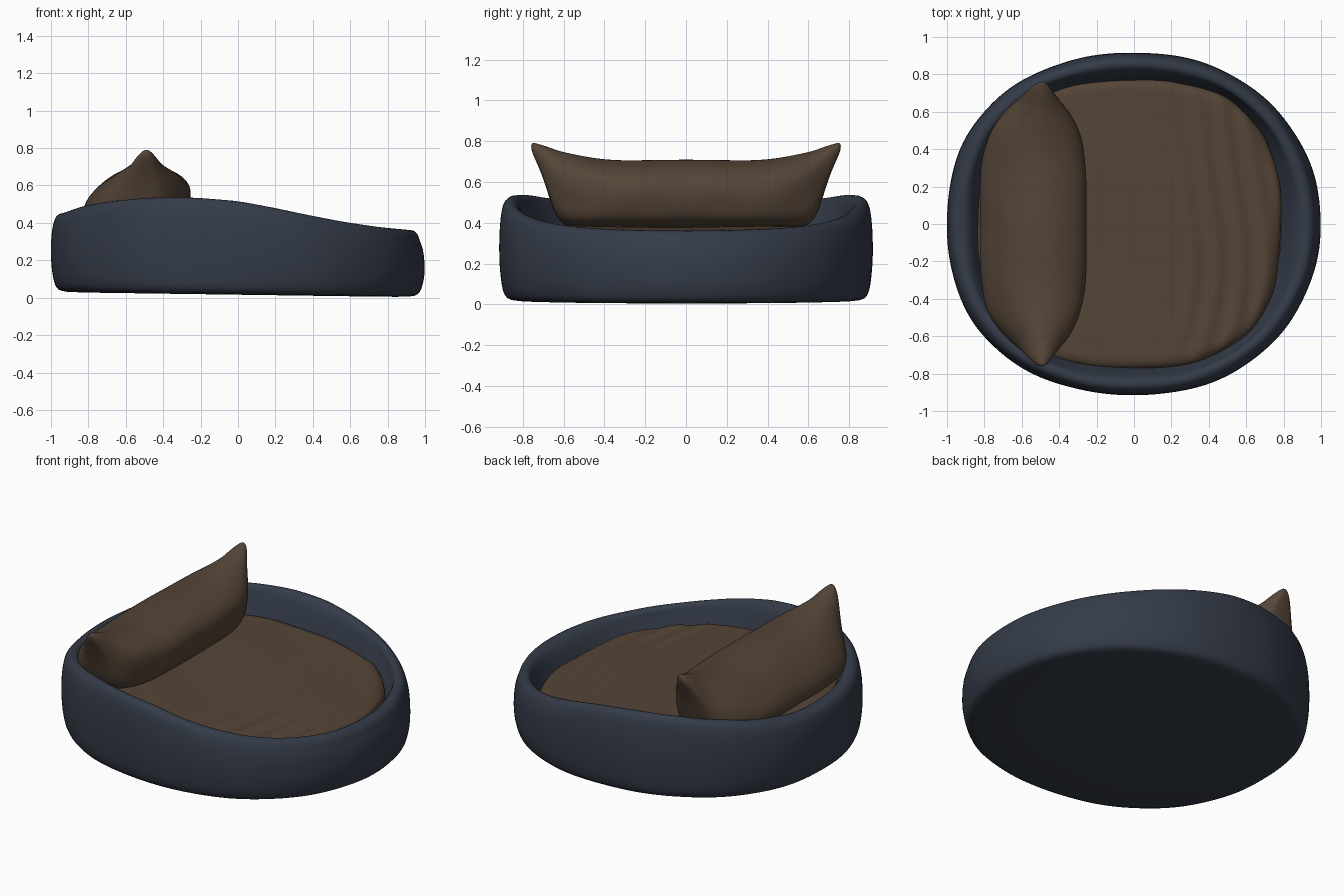
import bpy, bmesh, math

if "Cube" in bpy.data.objects:
    bpy.data.objects.remove(bpy.data.objects["Cube"])


def material(name, rgb):
    m = bpy.data.materials.new(name)
    m.diffuse_color = (*rgb, 1)
    m.use_nodes = True
    m.node_tree.nodes["Principled BSDF"].inputs["Base Color"].default_value = m.diffuse_color
    return m


navy = material("navy fabric", (0.035, 0.045, 0.066))
brown = material("brown fabric", (0.091, 0.059, 0.038))


def interp(x, table):
    """Linear lookup in (x, value) pairs."""
    if x <= table[0][0]:
        return table[0][1]
    for (x0, v0), (x1, v1) in zip(table, table[1:]):
        if x <= x1:
            return v0 + (v1 - v0) * (x - x0) / (x1 - x0)
    return table[-1][1]


def outline(t, a, b, n):
    """Point on a superellipse."""
    c, s = math.cos(t), math.sin(t)
    return (a * math.copysign(abs(c) ** (2 / n), c),
            b * math.copysign(abs(s) ** (2 / n), s))


def loft(name, rings, mat, levels, start=None, cap_ends=False):
    """Skin closed rings; optionally close the first with a point, or both with faces."""
    bm = bmesh.new()
    vs = [[bm.verts.new(p) for p in r] for r in rings]
    n = len(vs[0])
    for r0, r1 in zip(vs, vs[1:]):
        for i in range(n):
            j = (i + 1) % n
            bm.faces.new((r0[i], r0[j], r1[j], r1[i]))
    if start:
        v = bm.verts.new(start)
        for i in range(n):
            bm.faces.new((vs[0][(i + 1) % n], vs[0][i], v))
    if cap_ends:
        bm.faces.new(vs[0])
        bm.faces.new(vs[-1])
    bmesh.ops.recalc_face_normals(bm, faces=bm.faces)
    # open skins: make the first-ring face look along its hidden or visible side
    bm.faces.ensure_lookup_table()
    if start:
        up = name == "seat_cushion"
        bm.normal_update()
        if (bm.faces[-1].normal.z > 0) != up:
            bmesh.ops.reverse_faces(bm, faces=bm.faces)
    for f in bm.faces:
        f.smooth = True
    me = bpy.data.meshes.new(name)
    bm.to_mesh(me)
    bm.free()
    me.materials.append(mat)
    ob = bpy.data.objects.new(name, me)
    bpy.context.collection.objects.link(ob)
    mod = ob.modifiers.new("smooth", "SUBSURF")
    mod.levels = mod.render_levels = levels
    return ob


# Padded wall and base: a rim profile swept round, lower towards +x
RIM = [(-1, .45), (-.9, .485), (-.75, .513), (-.5, .536), (-.25, .536), (0, .517),
       (.2, .482), (.4, .442), (.6, .406), (.8, .378), (1, .36)]
# (inset from outline, anchor: fraction from bottom to top, height offset)
WALL = [(.40, 0, 0), (.12, 0, 0), (.05, 0, .004), (.025, 0, .025), (.011, 0, .07),
        (.0, .35, 0), (-.002, .55, 0), (.002, .75, 0), (.010, 1, -.065),
        (.019, 1, -.026), (.036, 1, -.005), (.060, 1, .003), (.085, 1, -.010),
        (.106, 1, -.04), (.122, 1, -.09), (.138, 1, -.15), (.15, 1, -.19)]
SEG = 96
rings = []
for k, (d, f, dz) in enumerate(WALL):
    ring = []
    for i in range(SEG):
        t = 2 * math.pi * i / SEG
        c = math.cos(t)
        n = 2.16 - 0.09 * c + (0.2 if k > 12 else 0)
        # the low end leans inwards above its bulge; the inner side is thicker at both ends
        inset = d + 0.016 * max(0, c) ** 4 * max(0, f - .4) / .6
        inset += .045 * abs(c) ** 3 * max(0, k - 11) / 5
        inset += 0.003 * math.sin(9 * t + k * .4) * math.sin(4 * t)
        x, y = outline(t, 1 - inset, .915 - inset, n)
        bottom = .016 - .014 * x
        top = interp(x / .94, RIM)
        ring.append((x, y, bottom + f * (top - bottom) + dz))
    rings.append(ring)
loft("bed_wall_and_base", rings, navy, 1, start=(0, 0, .016))


# Seat cushion: pad that slopes down to the low end, with creases
def seat_height(x, y):
    z = interp(x, [(-.9, .382), (-.3, .380), (.1, .36), (.45, .328), (.85, .285)])
    fold = max(0, min(1, (x - .15) / .25))
    z += .007 * fold * math.sin(48 * x + 9 * y * y + 1.5 * math.sin(4 * y))
    return z + .003 * math.sin(7 * y + 3 * x)


SEAT = [(.03 * i, 0) for i in range(2, 32)] + [
    (.955, -.003), (.98, -.012), (1.0, -.03), (1.003, -.055)]
rings = []
for s, dz in SEAT:
    ring = []
    for i in range(112):
        t = 2 * math.pi * i / 112
        wob = 1 + .008 * math.sin(11 * t) * math.cos(3 * t)
        x, y = outline(t, .815 * s * wob, .775 * s * wob, 2.6)
        x -= .03
        ring.append((x, y, seat_height(x, y) + dz))
    rings.append(ring)
loft("seat_cushion", rings, brown, 1, start=(-.03, 0, seat_height(-.03, 0)))

# Back pillow: plump cross-section tapering to two raised pointed corners
SECTION = [(-.84, .47), (-.785, .565), (-.67, .665), (-.52, .722), (-.38, .697),
           (-.275, .64), (-.245, .565), (-.265, .47), (-.30, .385), (-.56, .36), (-.80, .385)]
# y, width scale, bottom, top
STATIONS = [(0, 1, .36, .722), (.18, 1, .36, .719), (.34, .98, .36, .716),
            (.46, .89, .36, .730), (.55, .73, .365, .748), (.615, .56, .385, .762),
            (.655, .42, .46, .774), (.69, .30, .59, .783), (.73, .18, .69, .791),
            (.76, .07, .755, .797)]
full = [(-y, w, b, t) for y, w, b, t in reversed(STATIONS[1:])] + STATIONS
rings = []
for y, w, b, t in full:
    ring = []
    for k, (x, z) in enumerate(SECTION):
        px = -.49 + (x + .49) * w + .008 * math.sin(17 * y + 2 * k) * w
        ring.append((px, y, b + (z - .36) / .362 * (t - b)))
    rings.append(ring)
loft("back_pillow", rings, brown, 3, cap_ends=True)
